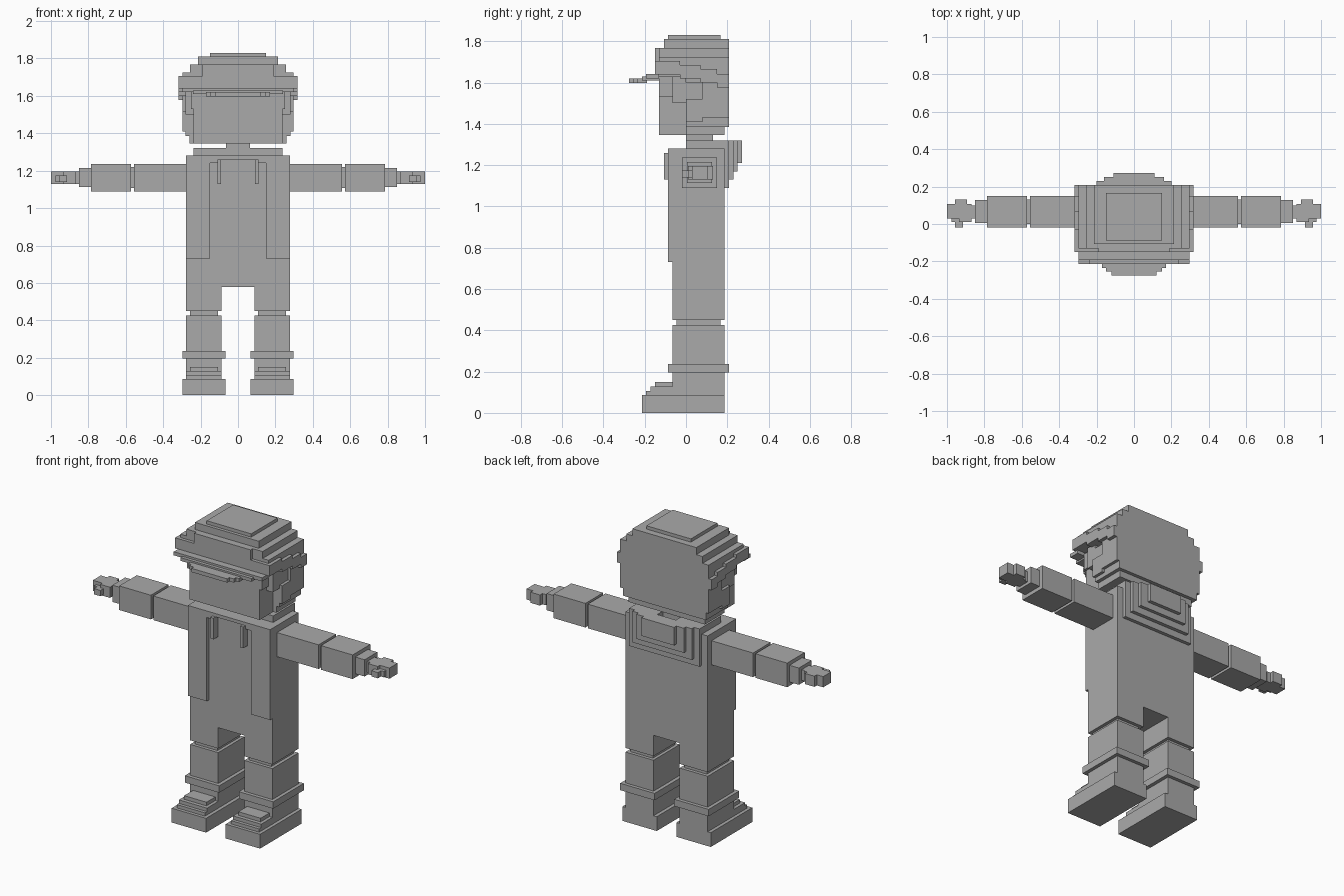
import bpy
import bmesh

# Remove the default cube only
default_cube = bpy.data.objects.get("Cube")
if default_cube:
    bpy.data.objects.remove(default_cube, do_unlink=True)

# Single flat material
clay = bpy.data.materials.new("plain_grey")
clay.use_nodes = True
shade = (.4, .4, .4, 1)
clay.diffuse_color = shade
clay.node_tree.nodes["Principled BSDF"].inputs["Base Color"].default_value = shade


def block(name, x, y, z):
    """Axis-aligned block spanning the given ranges."""
    bm = bmesh.new()
    bmesh.ops.create_cube(bm, size=1)
    for vert in bm.verts:
        for axis, (low, high) in enumerate((x, y, z)):
            vert.co[axis] = high if vert.co[axis] > 0 else low
    mesh = bpy.data.meshes.new(name)
    bm.to_mesh(mesh)
    bm.free()
    mesh.materials.append(clay)
    obj = bpy.data.objects.new(name, mesh)
    bpy.context.scene.collection.objects.link(obj)
    return obj


def centred(name, half, y, z):
    """Block symmetric about the middle plane."""
    return block(name, (-half, half), y, z)


def pair(name, x, y, z):
    """Matching left and right blocks."""
    inner, outer = x
    block("left_" + name, (inner, outer), y, z)
    block("right_" + name, (-outer, -inner), y, z)


# Shared planes
body_front, body_back = -.065, .187
panel_front, head_back = -.087, .208
face_front, cap_front = -.13, -.15
body_side, leg_inner = .277, .088
body_depth = (body_front, body_back)
panel_depth = (panel_front, body_front)
shoulder, collar_top = 1.28, 1.32

# Torso and open jacket
centred("torso", body_side, body_depth, (.577, shoulder))
pair("jacket_panel", (.15, body_side), panel_depth, (.73, shoulder))
pair("jacket_lapel", (.107, .15), panel_depth, (1.24, shoulder))
centred("neckline_bar", .107, panel_depth, (1.26, shoulder))
pair("hood_string", (.09, .11), (-.107, body_front), (1.13, 1.26))

# Neck, collar and hood
centred("neck", .063, (0, .13), (shoulder, 1.36))
pair("collar", (.063, .237), (0, body_back), (shoulder, collar_top))
hood_layers = [(.237, head_back, 1.09), (.2, .23, 1.13), (.16, .25, 1.17), (.11, .272, 1.21)]
inner_plane = body_back
for number, (half, outer_plane, bottom) in enumerate(hood_layers):
    centred(f"hood_layer_{number}", half, (inner_plane, outer_plane), (bottom, collar_top))
    inner_plane = outer_plane

# Arms
sleeve_depth, sleeve_height = (-.02, .15), (1.09, 1.237)
cuff_depth, cuff_height = (.005, .127), (1.113, 1.215)
pair("upper_sleeve", (body_side, .557), sleeve_depth, sleeve_height)
pair("elbow", (.55, .58), (0, .13), (1.107, 1.22))
pair("lower_sleeve", (.573, .787), sleeve_depth, sleeve_height)
pair("wrist", (.787, .85), cuff_depth, cuff_height)

# Hands
hand_height = (1.13, 1.195)
pair("hand_base", (.85, .88), (.03, .1), hand_height)
pair("palm", (.87, .935), (.01, .107), hand_height)
pair("knuckles", (.893, .957), (.03, .13), hand_height)
pair("fingers", (.935, 1), (.03, .107), hand_height)
pair("thumb", (.913, .957), (-.02, .03), (1.14, 1.175))
pair("thumb_tip", (.957, .977), (.01, .03), (1.14, 1.175))

# Legs
leg_width = (leg_inner, body_side)
cuff_width = (.066, .298)
pair("thigh", leg_width, body_depth, (.45, .577))
pair("knee", (.107, .257), (-.045, .167), (.42, .455))
pair("lower_leg", leg_width, body_depth, (.425, .235))
pair("trouser_cuff", cuff_width, (panel_front, head_back), (.195, .237))
pair("ankle", leg_width, body_depth, (.08, .2))

# Shoes with stepped laces
pair("shoe_sole", cuff_width, (-.213, body_back), (0, .087))
lace_steps = [(.095, -.193, .107), (.095, -.173, .128), (.075, -.15, .15)]
for number, (half, front, top) in enumerate(lace_steps):
    middle = sum(leg_width) / len(leg_width)
    pair(f"lace_step_{number}", (middle - half, middle + half), (front, body_front), (.08, top))

# Head
centred("head", .237, (face_front, body_back), (1.345, 1.72))
centred("jaw_back", .237, (.1, head_back), (1.385, 1.72))
centred("jaw_hair", .258, (0, body_back), (1.345, 1.6))
centred("side_hair", .28, (0, head_back), (1.385, 1.6))
centred("back_hair", .298, (.08, head_back), (1.43, 1.62))
pair("ear", (.237, .298), (0, .08), (1.41, 1.52))
pair("sideburn", (.237, .28), (body_front, 0), (1.5, 1.63))
pair("temple_hair", (.19, .252), (face_front, 0), (1.53, 1.63))

# Cap crown, stepping in towards the top
crown_depth = (face_front, head_back)
centred("cap_top_plate", .15, (panel_front, .167), (1.8, 1.83))
centred("cap_upper_crown", .215, (-.107, head_back), (1.76, 1.81))
centred("cap_middle_crown", .257, crown_depth, (1.72, 1.767))
centred("cap_lower_crown", .298, crown_depth, (1.64, 1.725))
centred("cap_front_panel", .19, (cap_front, face_front), (1.63, 1.767))
centred("cap_front_band", .298, (cap_front, face_front), (1.63, 1.7))

# Cap band, dropping towards the back
band_steps = [(cap_front, -.03, 1.64), (-.03, .07, 1.62), (.07, .15, 1.6), (.15, head_back, 1.577)]
for number, (front, back, bottom) in enumerate(band_steps):
    centred(f"cap_band_{number}", .319, (front, back), (bottom, bottom + .065))

# Cap brim
centred("brim_base", .298, (-.193, face_front), (1.62, 1.642))
centred("brim_middle", .24, (-.213, face_front), (1.61, 1.63))
for half, front in [(.17, -.235), (.15, -.255), (.12, -.276)]:
    centred("brim_edge", half, (front, -.19), (1.597, 1.62))
